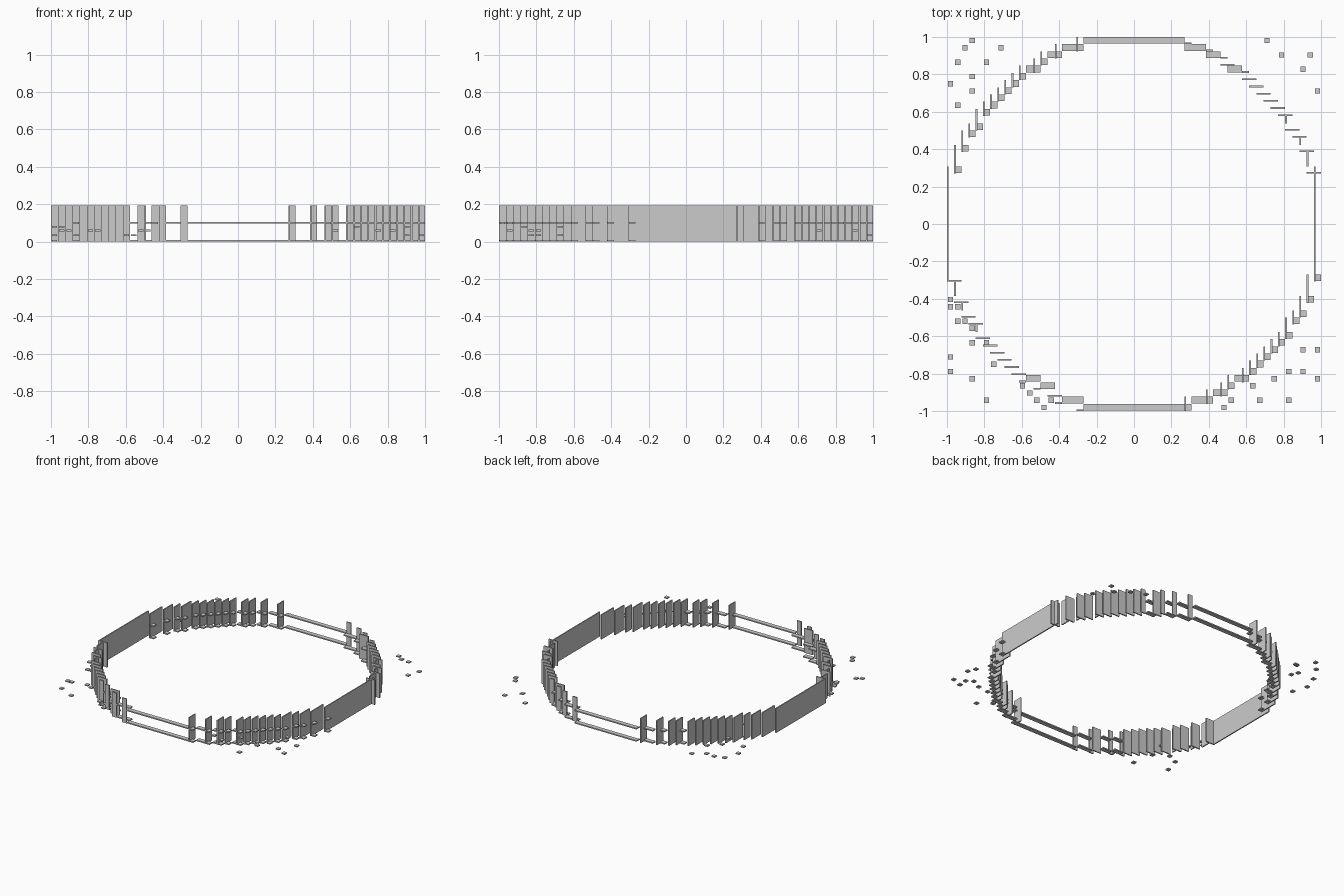
import bpy
import bmesh
import random

cube = bpy.data.objects.get("Cube")
if cube:
    bpy.data.objects.remove(cube, do_unlink=True)

N = 52                 # cells across the ring
CELL = 2 / N
THIN = 0.009
HEIGHT = 5 * CELL
random.seed(4)

stone = bpy.data.materials.new("plain grey")
stone.use_nodes = True
GREY = (0.6, 0.6, 0.6, 1)
stone.diffuse_color = GREY
stone.node_tree.nodes["Principled BSDF"].inputs["Base Color"].default_value = GREY


def edge(k):
    return k * CELL - 1


def add_box(bm, lo, hi):
    verts = bmesh.ops.create_cube(bm, size=1)["verts"]
    for v in verts:
        for a in range(3):
            v.co[a] = hi[a] if v.co[a] > 0 else lo[a]


def make_object(name, boxes):
    bm = bmesh.new()
    for lo, hi in boxes:
        add_box(bm, lo, hi)
    mesh = bpy.data.meshes.new(name)
    bm.to_mesh(mesh)
    bm.free()
    mesh.materials.append(stone)
    obj = bpy.data.objects.new(name, mesh)
    bpy.context.collection.objects.link(obj)


def runs(cells, axis):
    """Join neighbouring cells along one axis into (first cell, length)."""
    for c in sorted(cells):
        step = (1, 0) if axis == 0 else (0, 1)
        if (c[0] - step[0], c[1] - step[1]) in cells:
            continue
        n = 1
        while (c[0] + n * step[0], c[1] + n * step[1]) in cells:
            n += 1
        yield c, n


plates, side_panels, cross_panels = set(), set(), set()

# Straight stretches of the ring
for i in range(19, 33):
    plates |= {(i, 0), (i, N - 1)}
for j in range(18, 34):
    side_panels |= {(0, j), (N - 1, j)}

# Stepped quarters: D diagonal, V along y, R along x
STEPS = "DVVDVDDVDDDDDDDRDDRDRRD"
MIRRORED = STEPS[::-1].translate(str.maketrans("RV", "RV"))
FRONT_STEPS = "DVVDVDDVDDDDDDDRDRDDRRD"


def walk(start, moves, rise):
    x, y = start
    for k, m in enumerate(moves):
        nx, ny = x + (m != "V"), y + rise * (m != "R")
        yield k, m, (x, y), (nx, ny)
        x, y = nx, ny


# Back right-hand-to-middle quarter at -x, +y
for k, m, (x, y), end in walk((0, 32), STEPS, 1):
    if m != "R":
        side_panels |= {(x, y), (x, y + 1)}
    if m != "V":
        plates.add(end)

# Front quarter at +x, -y
for k, m, (x, y), end in walk((32, 0), MIRRORED, 1):
    if m != "V":
        plates.add((x + 1, y))
    if m != "R":
        side_panels |= {(end[0], y), (end[0], y + 1)}


# The two falling quarters carry panels facing front and back
def falling(start, moves, outer):
    for k, m, (x, y), end in walk(start, moves, -1):
        if m == "D":
            cross_panels.add((x + 1, y) if outer else (x, y - 1))
        if k + 1 == len(moves):
            break
        after = moves[k + 1]
        if "R" in (m, after):
            plates.add(end)
        elif (after if outer else m) == "V":
            side_panels.add(end)
        else:
            cross_panels.add(end)


falling((32, N - 1), MIRRORED, True)
falling((0, 19), FRONT_STEPS, False)

# Panels
make_object("side_panels", [
    ((edge(x), edge(y), 0), (edge(x) + THIN, edge(y + n), HEIGHT))
    for (x, y), n in runs(side_panels, 1)])
make_object("cross_panels", [
    ((edge(x), edge(y), 0), (edge(x + n), edge(y) + THIN, HEIGHT))
    for (x, y), n in runs(cross_panels, 0)])

# Flat rails at ground and middle height
for name, z in (("lower_rails", 0), ("middle_rails", HEIGHT / 2)):
    make_object(name, [
        ((edge(x), edge(y) + 0.003, z), (edge(x + n), edge(y + 1), z + THIN))
        for (x, y), n in runs(plates, 0)])

# Small loose plates outside the ring
LOOSE = {
    "back_left": [(44, 51), (46, 49), (50, 49), (49, 47), (51, 44)],
    "back_right": [(3, 51), (2, 50), (1, 48), (0, 45), (1, 42), (3, 46),
                   (3, 44), (5, 48), (7, 50)],
    "front_right": [(0, 15), (0, 14), (1, 14), (1, 12), (2, 12), (3, 11),
                    (3, 9), (5, 9), (0, 7), (0, 5), (3, 4), (5, 1), (6, 6),
                    (10, 3), (11, 2), (12, 1), (13, 0), (14, 1)],
    "front_left": [(38, 0), (39, 1), (43, 1), (42, 3), (45, 4), (47, 1),
                   (47, 5), (49, 8), (49, 5), (51, 8), (51, 4)],
}
GAP = 0.005
for name, cells in LOOSE.items():
    boxes = []
    for x, y in cells:
        z = random.choice((0, 0.03, 0.055, 0.055, 0.075, 0.095))
        boxes.append(((edge(x) + GAP, edge(y) + GAP, z),
                      (edge(x + 1) - GAP, edge(y + 1) - GAP, z + THIN)))
    make_object("loose_plates_" + name, boxes)
